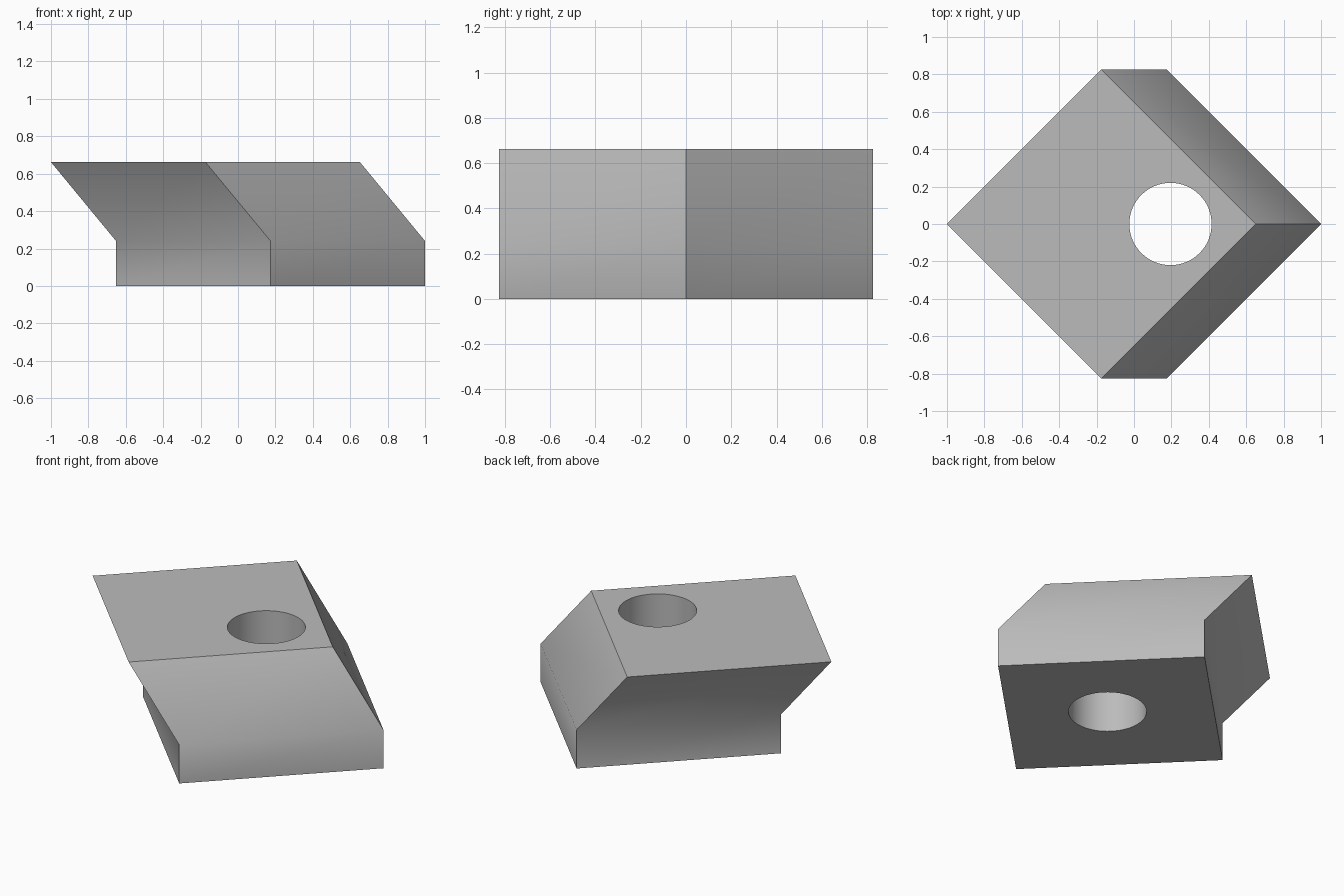
import bpy, bmesh
from math import radians

cube = bpy.data.objects.get("Cube")
if cube:
    bpy.data.objects.remove(cube, do_unlink=True)

HALF = 0.826      # centre to corner of the square section
SHIFT = 0.174     # sideways offset of base and top
BEND, TOP = 0.24, 0.662

# Plain grey
grey = bpy.data.materials.new("plain grey")
grey.use_nodes = True
colour = (0.5, 0.5, 0.5, 1)
grey.diffuse_color = colour
grey.node_tree.nodes["Principled BSDF"].inputs["Base Color"].default_value = colour

# Leaning block: a square section, upright at first, then slanted to the right
bm = bmesh.new()
rings = [[bm.verts.new((cx + dx * HALF, dy * HALF, z))
          for dx, dy in ((1, 0), (0, 1), (-1, 0), (0, -1))]
         for cx, z in ((SHIFT, 0), (SHIFT, BEND), (-SHIFT, TOP))]
for low, high in zip(rings, rings[1:]):
    for i in range(4):
        j = (i + 1) % 4
        bm.faces.new((low[i], low[j], high[j], high[i]))
bm.faces.new(rings[0][::-1])
bm.faces.new(rings[-1])
bmesh.ops.recalc_face_normals(bm, faces=bm.faces)
mesh = bpy.data.meshes.new("leaning_block")
bm.to_mesh(mesh)
bm.free()
mesh.materials.append(grey)
block = bpy.data.objects.new("leaning_block", mesh)
bpy.context.collection.objects.link(block)

# Round upright hole through the block
bpy.ops.mesh.primitive_cylinder_add(vertices=64, radius=0.22, depth=2,
                                    location=(0.195, 0, TOP / 2))
cutter = bpy.context.object
cutter.name = "hole_cutter"
cutter.hide_render = True
cutter.data.materials.append(grey)
hole = block.modifiers.new("hole", 'BOOLEAN')
hole.operation = 'DIFFERENCE'
hole.solver = 'EXACT'
hole.object = cutter

bpy.ops.object.select_all(action='DESELECT')
block.select_set(True)
bpy.context.view_layer.objects.active = block
bpy.ops.object.modifier_apply(modifier=hole.name)
bpy.data.objects.remove(cutter, do_unlink=True)

# Soft bend in the walls and round hole, crisp edges elsewhere
bpy.ops.object.shade_smooth_by_angle(angle=radians(40))
